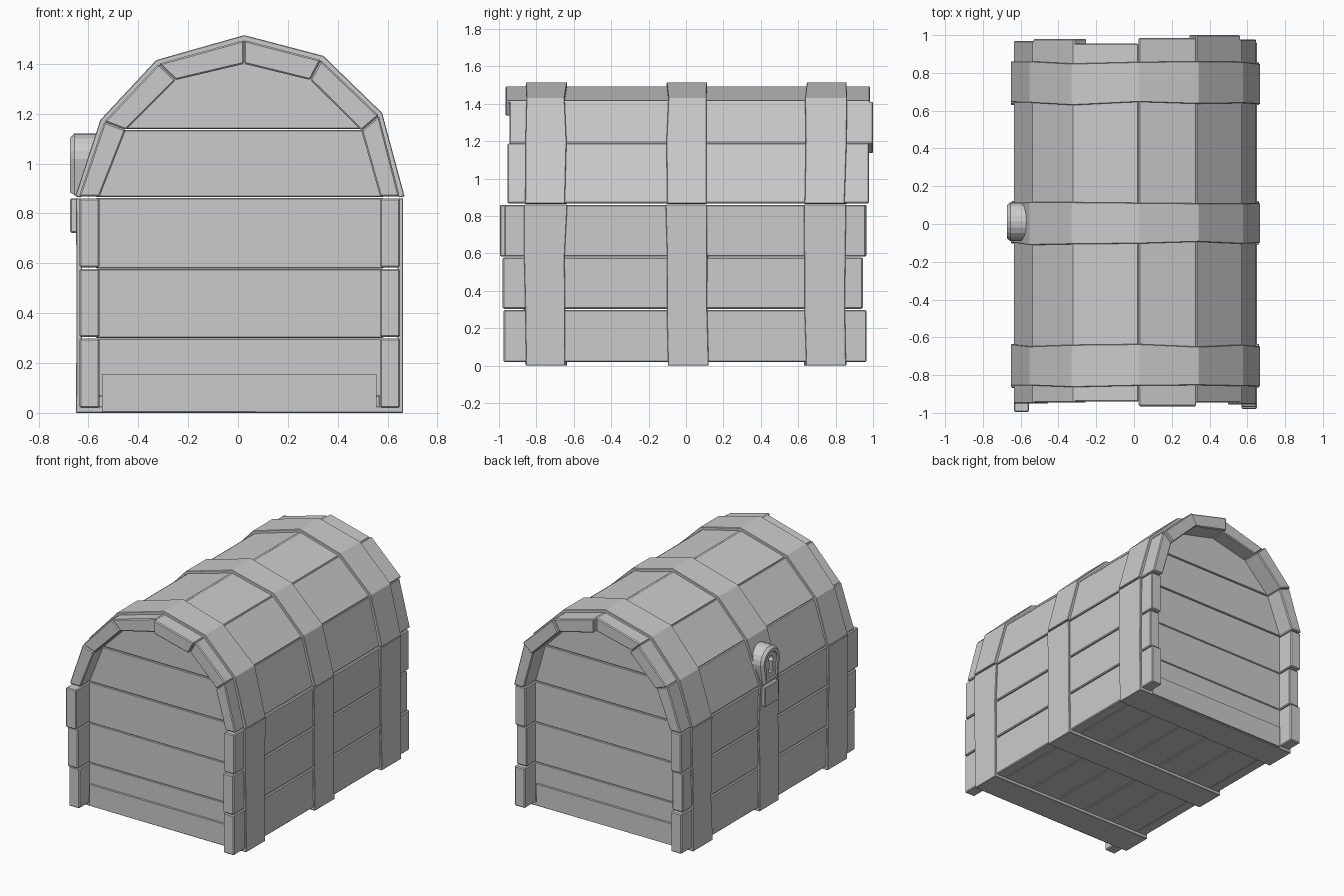
import bpy, bmesh, math, random
from mathutils import Vector

if "Cube" in bpy.data.objects:
    bpy.data.objects.remove(bpy.data.objects["Cube"])

random.seed(4)


def make_object(name, bm, bevel=0.0):
    bmesh.ops.recalc_face_normals(bm, faces=bm.faces)
    mesh = bpy.data.meshes.new(name)
    bm.to_mesh(mesh)
    bm.free()
    ob = bpy.data.objects.new(name, mesh)
    bpy.context.collection.objects.link(ob)
    if bevel:
        mod = ob.modifiers.new("edge_bevel", 'BEVEL')
        mod.width = bevel
        mod.segments = 1
        mod.limit_method = 'ANGLE'
    return ob


def prism_bm(loop, offset):
    """Closed polygon of 3D points, swept by offset."""
    bm = bmesh.new()
    face = bm.faces.new([bm.verts.new(p) for p in loop])
    res = bmesh.ops.extrude_face_region(bm, geom=[face], use_keep_orig=True)
    verts = [v for v in res["geom"] if isinstance(v, bmesh.types.BMVert)]
    bmesh.ops.translate(bm, verts=verts, vec=offset)
    return bm


def plank(name, xz, y0, y1, bevel=0.006):
    bm = prism_bm([(x, y0, z) for x, z in xz], (0, y1 - y0, 0))
    return make_object(name, bm, bevel)


def rect(x0, x1, z0, z1):
    return [(x0, z0), (x1, z0), (x1, z1), (x0, z1)]


# Side wall planks
rows = [(0.02, 0.298), (0.304, 0.578), (0.584, 0.86)]
left_ends = [(-0.96, 0.96), (-0.975, 0.945), (-0.995, 0.965)]
right_ends = [(-0.975, 0.965), (-0.98, 0.945), (-0.97, 0.96)]
for (z0, z1), le, re in zip(rows, left_ends, right_ends):
    plank("left_wall_plank", rect(-0.636, -0.555, z0, z1), *le)
    plank("right_wall_plank", rect(0.57, 0.65, z0, z1), *re)

# Arched lid planks
outer = [(-0.638, 0.868), (-0.536, 1.168), (-0.318, 1.4), (0.025, 1.495),
         (0.332, 1.415), (0.565, 1.192), (0.648, 0.868)]
inner = [(-0.555, 0.868), (-0.45, 1.135), (-0.25, 1.335), (0.025, 1.4),
         (0.29, 1.335), (0.495, 1.132), (0.57, 0.868)]
lid_ends = [(-0.95, 0.97), (-0.945, 0.98), (-0.94, 0.955),
            (-0.965, 0.985), (-0.945, 1.0), (-0.955, 0.978)]
for i, ends in enumerate(lid_ends):
    plank("lid_plank", [outer[i], outer[i + 1], inner[i + 1], inner[i]], *ends)

# Recessed end panels with a low rail
panels = [rect(-0.57, 0.585, 0.02, 0.298), rect(-0.57, 0.585, 0.3, 0.577),
          rect(-0.57, 0.585, 0.579, 0.862),
          [(-0.57, 0.866), (0.585, 0.866), (0.51, 1.134), (-0.465, 1.134)],
          [(-0.465, 1.138), (0.51, 1.138), (0.3, 1.35), (0.025, 1.415), (-0.26, 1.35)]]
for side, word in ((-1, "front"), (1, "back")):
    for p in panels:
        plank(word + "_panel_plank", p, side * 0.845, side * 0.8, 0.004)
    plank(word + "_bottom_rail", rect(-0.545, 0.555, 0.006, 0.155),
          side * 0.86, side * 0.83, 0)

# Floor planks
for i in range(5):
    x0 = -0.56 + i * 0.227
    plank("floor_plank", rect(x0, x0 + 0.222, 0.02, 0.07), -0.85, 0.85, 0.004)


# Metal straps, an open strip following a profile
def strap(name, profile, y0, y1):
    bm = bmesh.new()
    centre = Vector((0.01, 0.75))
    rings = []
    for p in profile:
        o = Vector(p)
        i = o + (centre - o) * 0.035
        a, b = y0 + random.uniform(-.009, .009), y1 + random.uniform(-.009, .009)
        rings.append([bm.verts.new(c) for c in
                      ((o.x, a, o.y), (o.x, b, o.y), (i.x, b, i.y), (i.x, a, i.y))])
    for r, s in zip(rings, rings[1:]):
        for k in range(4):
            n = (k + 1) % 4
            bm.faces.new((r[k], r[n], s[n], s[k]))
    bm.faces.new(rings[0])
    bm.faces.new(rings[-1])
    make_object(name, bm, 0.003)


body_line = [(-0.65, 0.862), (-0.648, 0.58), (-0.648, 0.3), (-0.65, 0.0),
             (0.662, 0.0), (0.662, 0.3), (0.662, 0.58), (0.662, 0.862)]
lid_line = [(-0.653, 0.868), (-0.552, 1.175), (-0.328, 1.415), (0.025, 1.515),
            (0.342, 1.432), (0.578, 1.203), (0.668, 0.868)]
for y0, y1 in ((-0.86, -0.642), (-0.103, 0.115), (0.638, 0.853)):
    strap("body_strap", body_line, y0, y1)
    strap("lid_strap", lid_line, y0, y1)

# Lock plate on the left side: rounded top, raised rim
cy, cz = 0.012, 1.018
arc = [math.radians(-18 + 216 * i / 12) for i in range(13)]
loop = [(-0.655, cy + 0.103 * math.cos(a), cz + 0.103 * math.sin(a)) for a in arc]
loop += [(-0.655, cy - 0.075, 0.872), (-0.655, cy + 0.075, 0.872)]
bm = prism_bm(loop, (0.11, 0, 0))
bmesh.ops.recalc_face_normals(bm, faces=bm.faces)
face = min(bm.faces, key=lambda f: f.calc_center_median().x)
for thick, depth in ((0.016, 0.018), (0.02, 0.0), (0.004, -0.008)):
    bmesh.ops.inset_individual(bm, faces=[face], thickness=thick, depth=depth)
lock = make_object("lock_plate", bm)

# Keyhole cut into the lock
key = [math.radians(-55 + 290 * i / 10) for i in range(11)]
hole = [(-0.7, cy + 0.024 * math.cos(a), 1.03 + 0.024 * math.sin(a)) for a in key]
hole += [(-0.7, cy - 0.022, 0.94), (-0.7, cy + 0.022, 0.94)]
cutter = make_object("keyhole_cutter", prism_bm(hole, (0.07, 0, 0)))
cut = lock.modifiers.new("keyhole", 'BOOLEAN')
cut.operation = 'DIFFERENCE'
cut.object = cutter
bpy.context.view_layer.objects.active = lock
bpy.ops.object.modifier_apply(modifier=cut.name)
bpy.data.objects.remove(cutter)

# Hasp tab under the lock
plank("lock_tab", rect(-0.673, -0.63, 0.722, 0.86), cy - 0.075, cy + 0.075, 0.005)
